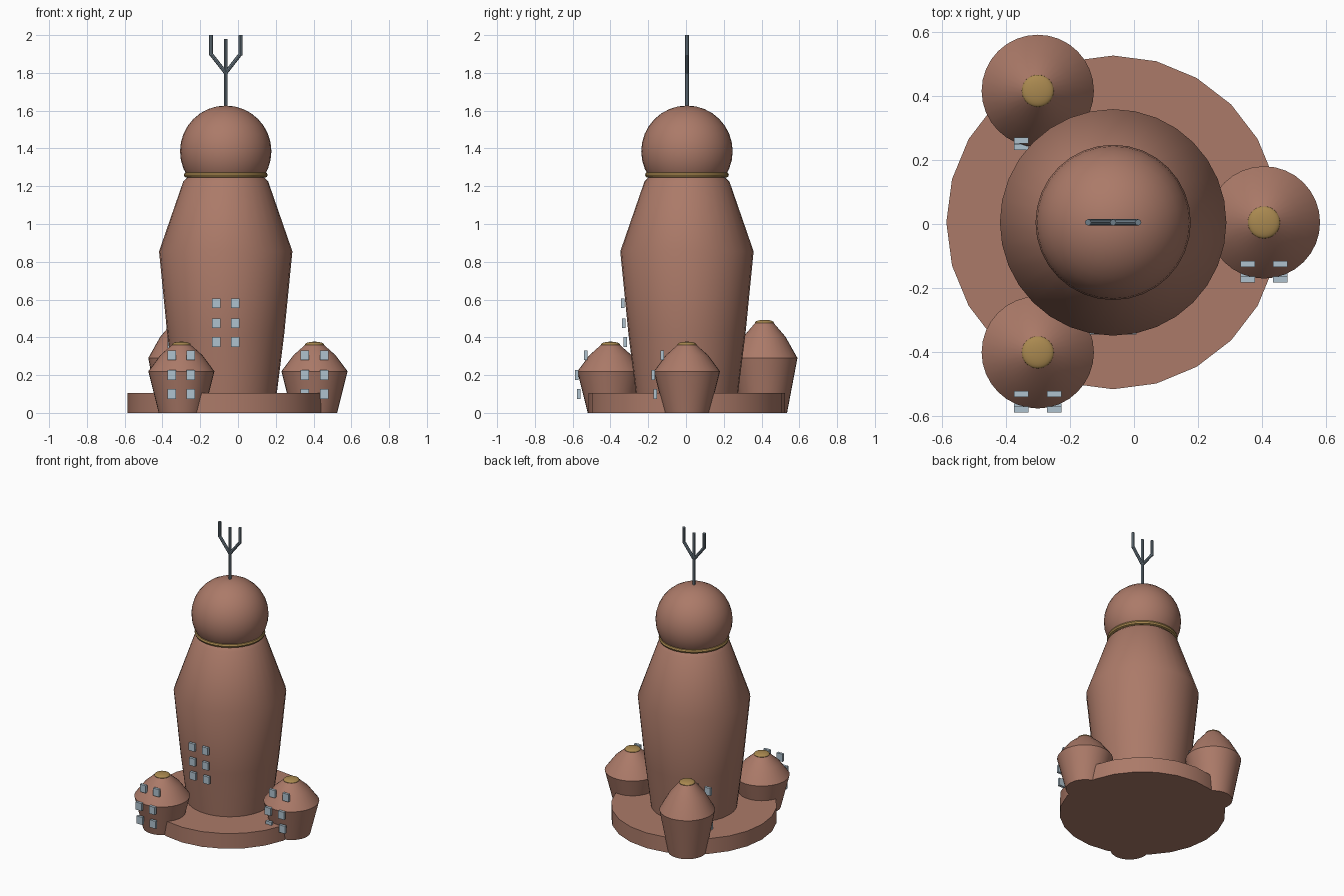
import bpy
import bmesh
from math import cos, sin, pi, radians
from mathutils import Vector

old = bpy.data.objects.get("Cube")
if old:
    bpy.data.objects.remove(old, do_unlink=True)


def material(name, rgb):
    m = bpy.data.materials.new(name)
    m.use_nodes = True
    m.diffuse_color = (*rgb, 1)
    node = next(n for n in m.node_tree.nodes if n.type == "BSDF_PRINCIPLED")
    node.inputs["Base Color"].default_value = (*rgb, 1)
    return m


CLAY = material("clay brown", (0.41, 0.195, 0.14))
GOLD = material("dull gold", (0.40, 0.25, 0.08))
GLASS = material("pale blue glass", (0.43, 0.54, 0.62))
STEEL = material("blue grey steel", (0.16, 0.21, 0.25))

AXIS_X, AXIS_Y = -0.065, 0.005


def finish(obj, name, mat):
    obj.name = name
    obj.data.materials.append(mat)
    bpy.ops.object.select_all(action="DESELECT")
    obj.select_set(True)
    bpy.context.view_layer.objects.active = obj
    bpy.ops.object.shade_smooth_by_angle(angle=radians(30))
    return obj


def from_bmesh(bm, name, mat):
    bmesh.ops.recalc_face_normals(bm, faces=bm.faces)
    mesh = bpy.data.meshes.new(name)
    bm.to_mesh(mesh)
    bm.free()
    obj = bpy.data.objects.new(name, mesh)
    bpy.context.collection.objects.link(obj)
    return finish(obj, name, mat)


def lathe(name, mat, profile, x, y, sides):
    """Turn (radius, height) points about a vertical axis and cap both ends."""
    bm = bmesh.new()
    rings = [[bm.verts.new((x + r * cos(2 * pi * i / sides),
                            y + r * sin(2 * pi * i / sides), z))
              for i in range(sides)] for r, z in profile]
    for low, high in zip(rings, rings[1:]):
        for i in range(sides):
            j = (i + 1) % sides
            bm.faces.new((low[i], low[j], high[j], high[i]))
    bm.faces.new(rings[0])
    bm.faces.new(rings[-1])
    return from_bmesh(bm, name, mat)


def ball(name, mat, centre, radius, flatten=1.0):
    bpy.ops.mesh.primitive_uv_sphere_add(segments=32, ring_count=16,
                                         radius=radius, location=centre)
    obj = bpy.context.object
    obj.scale.z = flatten
    return finish(obj, name, mat)


def rod(name, start, end, radius=0.01):
    a, b = Vector(start), Vector(end)
    bpy.ops.mesh.primitive_cylinder_add(vertices=8, radius=radius,
                                        depth=(b - a).length,
                                        location=(a + b) / 2)
    obj = bpy.context.object
    obj.rotation_mode = "QUATERNION"
    obj.rotation_quaternion = (b - a).to_track_quat("Z", "Y")
    return finish(obj, name, STEEL)


def windows(name, x, rows):
    """Two columns of small panes; each row gives its (y, z) centre."""
    bm = bmesh.new()
    for y, z in rows:
        for side in (-0.051, 0.051):
            made = bmesh.ops.create_cube(bm, size=1)["verts"]
            bmesh.ops.scale(bm, vec=(0.045, 0.018, 0.052), verts=made)
            bmesh.ops.translate(bm, vec=(x + side, y, z), verts=made)
    return from_bmesh(bm, name, GLASS)


# Base and tower
lathe("base_disc", CLAY, [(0.52, 0), (0.52, 0.105)], AXIS_X, AXIS_Y, 24)
lathe("tower_body", CLAY,
      [(0.26, 0.02), (0.31, 0.42), (0.353, 0.855), (0.225, 1.225), (0.2, 1.25)],
      AXIS_X, AXIS_Y, 32)
windows("tower_windows", AXIS_X,
        [(-0.322, 0.375), (-0.33, 0.475), (-0.335, 0.58)])

# Dome and its collar
ball("dome", CLAY, (AXIS_X, AXIS_Y, 1.385), 0.242)
bpy.ops.mesh.primitive_torus_add(location=(AXIS_X, AXIS_Y, 1.26),
                                 major_radius=0.207, minor_radius=0.015,
                                 major_segments=32, minor_segments=8)
finish(bpy.context.object, "collar_ring", GOLD)

# Forked antenna
rod("antenna_stem", (AXIS_X, AXIS_Y, 1.6), (AXIS_X, AXIS_Y, 1.98))
for label, side in (("right", -1), ("left", 1)):
    tip = AXIS_X + side * 0.078
    rod(label + "_antenna_branch", (AXIS_X, AXIS_Y, 1.8), (tip, AXIS_Y, 1.9))
    rod(label + "_antenna_prong", (tip, AXIS_Y, 1.893), (tip, AXIS_Y, 2.0))

# Three side pods, the rear one taller
POD = [(0.12, 0), (0.135, 0.06), (0.175, 0.22), (0.112, 0.305), (0.05, 0.36)]
POD_ROWS = [(-0.168, 0.1), (-0.178, 0.2), (-0.13, 0.305)]
REAR_ROWS = [(-0.17, 0.13), (-0.175, 0.25), (-0.155, 0.37)]
for label, x, y, stretch, rows in (
        ("front", -0.3, -0.4, 1.0, POD_ROWS),
        ("left", 0.405, 0.005, 1.0, POD_ROWS),
        ("rear", -0.3, 0.415, 1.32, REAR_ROWS)):
    lathe(label + "_pod", CLAY, [(r, z * stretch) for r, z in POD], x, y, 32)
    ball(label + "_pod_cap", GOLD, (x, y, 0.362 * stretch), 0.05, 0.3)
    windows(label + "_pod_windows", x, [(y + dy, z) for dy, z in rows])
